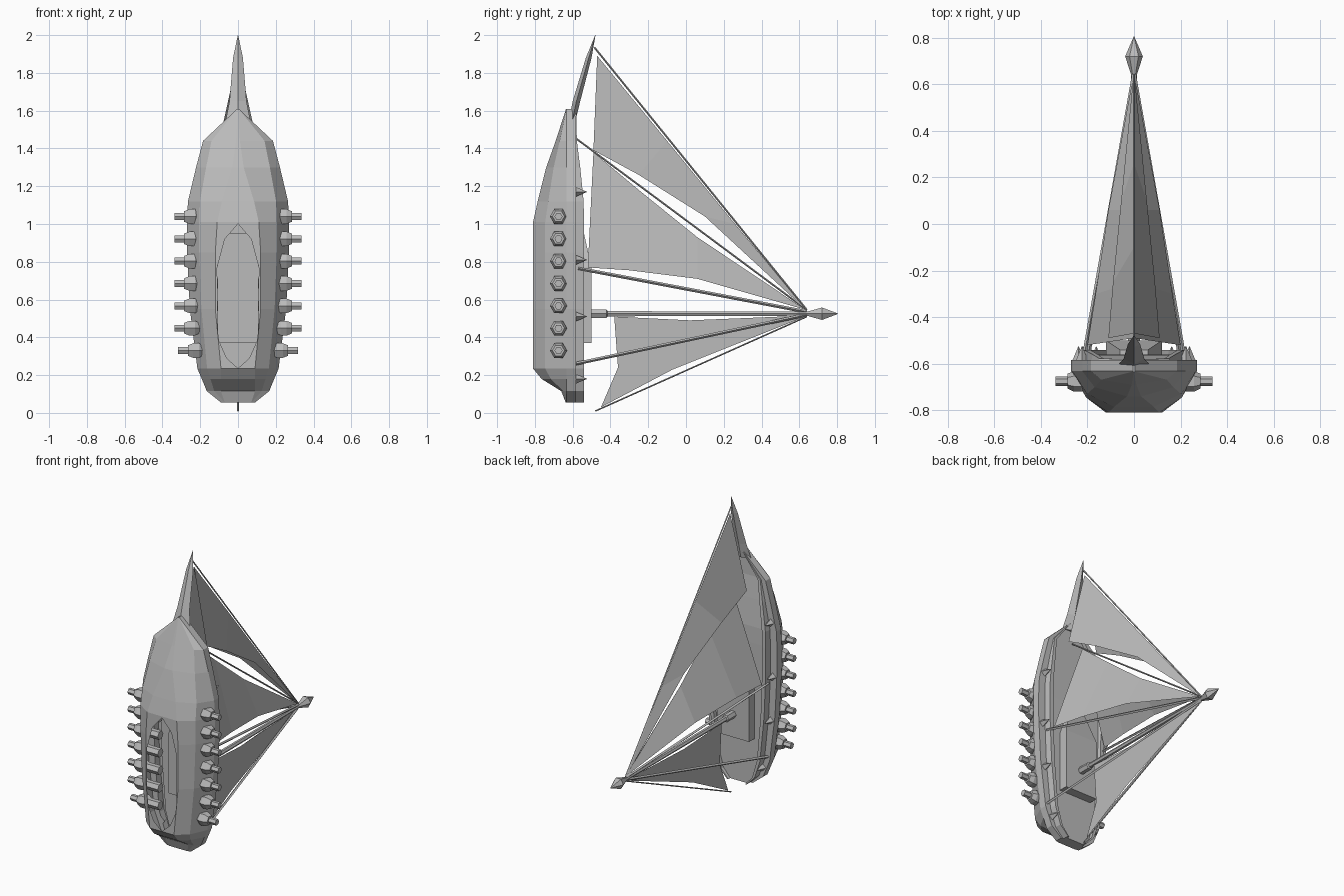
import bpy
import bmesh
import math
from mathutils import Vector

cube = bpy.data.objects.get("Cube")
if cube:
    bpy.data.objects.remove(cube)

grey = bpy.data.materials.new("plain grey")
grey.use_nodes = True
COLOUR = (0.5, 0.5, 0.5, 1)
grey.diffuse_color = COLOUR
grey.node_tree.nodes["Principled BSDF"].inputs["Base Color"].default_value = COLOUR


def make(name, bm):
    mesh = bpy.data.meshes.new(name)
    bm.to_mesh(mesh)
    bm.free()
    mesh.materials.append(grey)
    obj = bpy.data.objects.new(name, mesh)
    bpy.context.collection.objects.link(obj)
    return obj


def loft(name, rings):
    """Closed solid skinned over equal rings of points."""
    bm = bmesh.new()
    rows = [[bm.verts.new(p) for p in ring] for ring in rings]
    n = len(rows[0])
    for a, b in zip(rows, rows[1:]):
        for i in range(n):
            j = (i + 1) % n
            bm.faces.new((a[i], a[j], b[j], b[i]))
    bm.faces.new(rows[0])
    bm.faces.new(rows[-1])
    bmesh.ops.recalc_face_normals(bm, faces=bm.faces)
    return make(name, bm)


def turned(name, start, direction, profile, sides=6):
    """Faceted turned part; profile is (distance, radius) along direction."""
    start, d = Vector(start), Vector(direction).normalized()
    u = d.cross(Vector((0, 0, 1))).normalized()
    v = d.cross(u)
    angles = [2 * math.pi * i / sides for i in range(sides)]
    return loft(name, [[start + d * t + (u * math.cos(a) + v * math.sin(a)) * r
                        for a in angles] for t, r in profile])


def rope(name, a, b, radius):
    d = Vector(b) - Vector(a)
    return turned(name, a, d, [(0, radius), (d.length, radius)], 4)


def sheet(name, upper, lower):
    """Thin sail between two edges of matching points."""
    bm = bmesh.new()
    rows = [[bm.verts.new(p) for p in edge] for edge in (upper, lower)]
    for i in range(len(upper) - 1):
        bm.faces.new((rows[0][i], rows[0][i + 1], rows[1][i + 1], rows[1][i]))
    return make(name, bm)


def mirrored(half):
    return half + [(-x, *rest) for x, *rest in reversed(half)]


# Hull stations: height, half width, keel depth, keel half width, bulwark top
stations = [
    (0.055, 0.09, -0.637, 0.07, -0.54), (0.115, 0.165, -0.66, 0.09, -0.54),
    (0.18, 0.192, -0.765, 0.09, -0.54),
    (0.235, 0.215, -0.81, 0.09, -0.54), (0.55, 0.255, -0.81, 0.12, -0.54),
    (0.85, 0.27, -0.81, 0.12, -0.54), (1.01, 0.27, -0.81, 0.11, -0.54),
    (1.12, 0.265, -0.785, 0.085, -0.542), (1.3, 0.222, -0.74, 0.03, -0.56),
    (1.44, 0.185, -0.69, 0.01, -0.578), (1.61, 0.004, -0.635, 0.001, -0.58)]


def hull_width(z):
    for a, b in zip(stations, stations[1:]):
        if a[0] <= z <= b[0]:
            return a[1] + (b[1] - a[1]) * (z - a[0]) / (b[0] - a[0])


rings = []
for z, w, keel, flat, rail in stations:
    half = [(flat, keel), (max(flat, 0.76 * w), keel + 0.36 * (-0.63 - keel)),
            (w, -0.632), (w, -0.583), (0.82 * w, -0.583), (0.8 * w, rail),
            (0.7 * w, rail), (0.68 * w, rail - 0.02)]
    rings.append([(x, y, z) for x, y in mirrored(half)])
hull = loft("hull", rings)

# Oval opening in the keel, leaving a hollow shell
oval = [(0.001, 0.237), (0.06, 0.29), (0.1, 0.38), (0.109, 0.45),
        (0.11, 0.77), (0.07, 0.92), (0.001, 1.0)]
CUT_END = -0.72
cutter = loft("opening_cutter", [[(x, y, z) for x, z in mirrored(oval)]
                                 for y in (-0.9, CUT_END)])
cutter.hide_render = True
cut = hull.modifiers.new("opening", "BOOLEAN")
cut.operation, cut.solver, cut.object = "DIFFERENCE", "EXACT", cutter
bpy.context.view_layer.objects.active = hull
bpy.ops.object.modifier_apply(modifier=cut.name)
bpy.data.objects.remove(cutter)
bm = bmesh.new()
bm.from_mesh(hull.data)
bmesh.ops.delete(bm, geom=[v for v in bm.verts if abs(v.co.y - CUT_END) < 1e-4], context="VERTS")
bm.to_mesh(hull.data)
bm.free()

# Raised cabin on the deck
loft("deck_cabin", [[(-w, -0.57, z), (w, -0.57, z), (w, y, z), (-w, y, z)]
                    for z, w, y in [(0.37, 0.12, -0.5), (0.77, 0.12, -0.5), (0.95, 0.06, -0.54)]])

# Bowsprit blade
loft("bowsprit", [[(w, y, z), (0, y + t, z), (-w, y, z), (0, y - t, z)]
                  for z, w, y, t in [(1.55, 0.065, -0.602, 0.018), (1.65, 0.045, -0.58, 0.02),
                                     (1.88, 0.026, -0.515, 0.015), (2.0, 0.001, -0.48, 0.001)]])

# Mast with a pointed finial
turned("mast", (0, -0.52, 0.525), (0, 1, 0),
       [(0, 0.025), (0.1, 0.025), (0.105, 0.016), (1.16, 0.012), (1.24, 0.038), (1.325, 0.001)])

# Stays on the centre line
tip = (0, 0.64, 0.545)
rope("forestay", (0, -0.485, 1.935), tip, 0.005)
rope("inner_forestay", (0, -0.585, 1.455), tip, 0.005)
rope("backstay", (0, -0.48, 0.01), (0, 0.64, 0.51), 0.004)

for side, s in (("left", 1), ("right", -1)):
    # Guns through the flank, with breeches inside the hollow hull
    for i in range(7):
        z = 0.33 + i * 0.1183
        muzzle = 0.337 if i else 0.317
        turned(f"{side}_gun_{i + 1}", (s * 0.105, -0.675, z), (s, 0, 0),
               [(x - 0.105, r) for x, r in
                ((0.105, 0.03), (muzzle - 0.135, 0.03), (muzzle - 0.11, 0.045),
                 (muzzle - 0.08, 0.045), (muzzle - 0.052, 0.032),
                 (muzzle - 0.051, 0.021), (muzzle, 0.021))])
    # Spikes on the ledge
    for i, z in enumerate((0.18, 0.51, 0.81, 1.17)):
        turned(f"{side}_spike_{i + 1}", (s * (hull_width(z) - 0.03), -0.585, z), (0, 1, 0),
               [(0, 0.026), (0.06, 0.001)], 4)
    # Side stays
    rope(f"{side}_middle_stay", (s * 0.215, -0.57, 0.765), (0, 0.64, 0.535), 0.009)
    rope(f"{side}_lower_stay", (s * 0.2, -0.585, 0.26), (0, 0.64, 0.52), 0.009)
    # Fore and main sails
    sheet(f"{side}_fore_sail",
          [(0, -0.47, 1.89), (0, -0.1, 1.44), (0, 0.26, 1.0), (0, 0.63, 0.555)],
          [(s * x, y, z) for x, y, z in [(0.11, -0.49, 1.39), (0.09, -0.25, 1.26),
                                         (0.055, 0.1, 1.04), (0.003, 0.63, 0.55)]])
    sheet(f"{side}_main_sail",
          [(0, -0.49, 1.38), (0, -0.25, 1.18), (0, 0.06, 0.93), (0, 0.62, 0.555)],
          [(s * x, y, z) for x, y, z in [(0.2, -0.52, 0.77), (0.165, -0.3, 0.755),
                                         (0.11, 0.06, 0.71), (0.006, 0.62, 0.55)]])

# Stern sail on the centre line
sheet("stern_sail",
      [(0, 0.63, 0.515), (0, 0.02, 0.49), (0, -0.38, 0.51), (0, -0.36, 0.24)],
      [(0, 0.62, 0.505), (0, -0.07, 0.23), (0, -0.26, 0.13), (0, -0.45, 0.03)])
